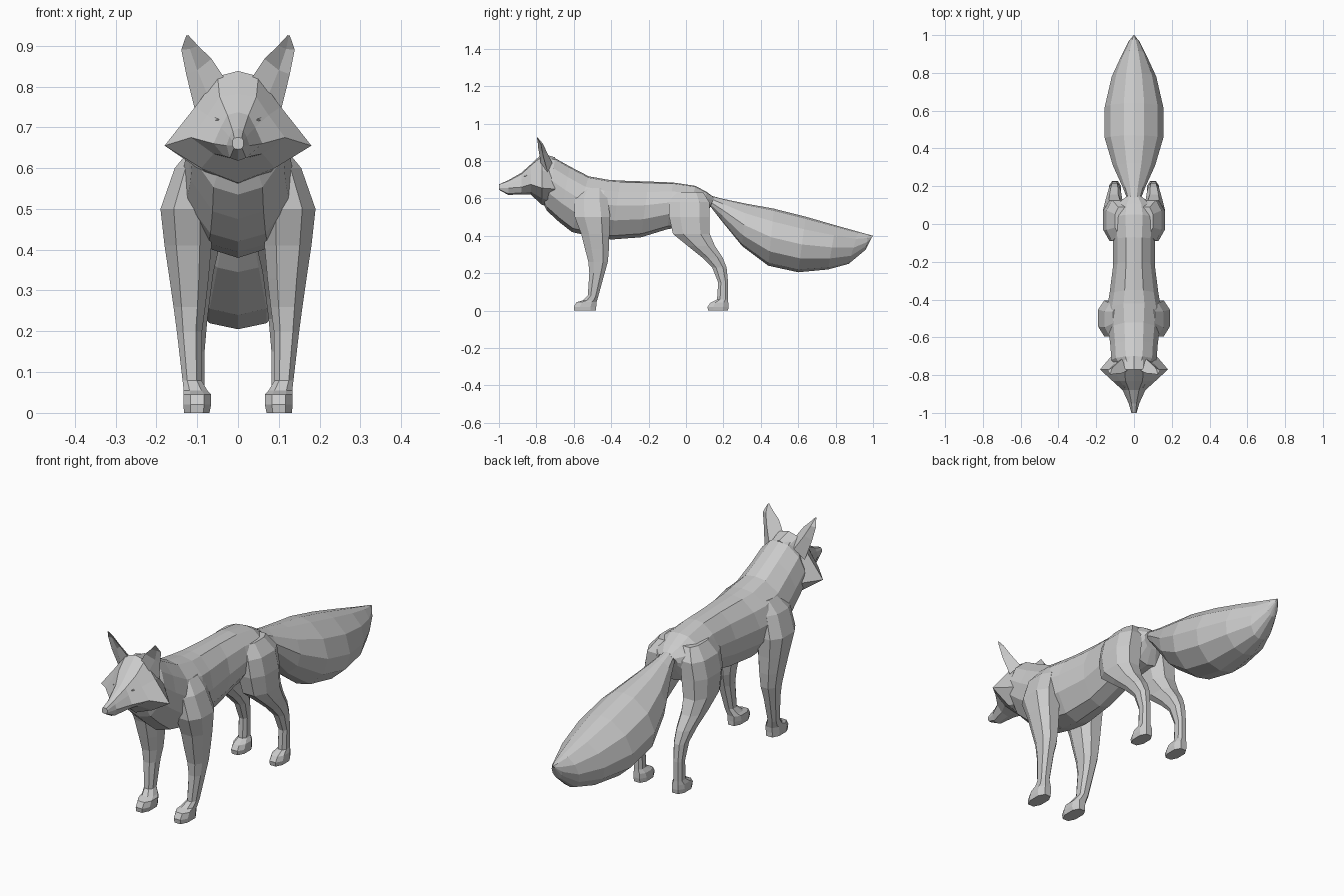
import bpy, bmesh
from mathutils import Vector


def make_object(name, bm, mirror=False):
    bmesh.ops.recalc_face_normals(bm, faces=bm.faces)
    mesh = bpy.data.meshes.new(name)
    bm.to_mesh(mesh)
    bm.free()
    ob = bpy.data.objects.new(name, mesh)
    bpy.context.collection.objects.link(ob)
    if mirror:
        mod = ob.modifiers.new("mirror", 'MIRROR')
        mod.use_mirror_merge = False
    return ob


def loft(name, rings, mirror=False):
    """Skin closed rings of equal point count and cap both ends."""
    bm = bmesh.new()
    vs = [[bm.verts.new(p) for p in ring] for ring in rings]
    n = len(vs[0])
    for a, b in zip(vs, vs[1:]):
        for i in range(n):
            j = (i + 1) % n
            bm.faces.new((a[i], a[j], b[j], b[i]))
    bm.faces.new(vs[0])
    bm.faces.new(vs[-1][::-1])
    return make_object(name, bm, mirror)


def both_sides(half):
    """Close a half section that runs from the top centre to the bottom centre."""
    return half + [(-x, y, z) for x, y, z in half[-2:0:-1]]


def trunk_ring(section, yt, zt, yb, zb, w):
    half = []
    for u, v in section:
        t = (1 - v) / 2
        half.append((u * w, yt + (yb - yt) * t, zt + (zb - zt) * t))
    return both_sides(half)


# Body and neck: slanted rings (top y, top z, bottom y, bottom z, half width)
BODY_SECTION = [(0, 1), (.38, .95), (.8, .62), (1, .15), (.93, -.35), (.5, -.87), (0, -1)]
body = [
    (-.74, .82, -.77, .59, .09), (-.70, .815, -.745, .535, .12),
    (-.62, .77, -.68, .475, .125), (-.52, .718, -.61, .42, .135),
    (-.42, .70, -.50, .395, .145), (-.35, .695, -.40, .38, .13),
    (-.20, .69, -.24, .392, .11), (-.07, .685, -.10, .435, .11),
    (.05, .667, .00, .45, .12), (.11, .635, .09, .46, .10),
    (.15, .605, .12, .53, .05)]
loft("body", [trunk_ring(BODY_SECTION, *r) for r in body])

# Bushy tail
TAIL_SECTION = [(0, 1), (.35, .93), (.8, .55), (1, 0), (.88, -.5), (.45, -.9), (0, -1)]
tail = [
    (.09, .625, .12, .57, .025), (.20, .597, .19, .48, .06),
    (.32, .572, .30, .345, .112), (.47, .545, .44, .24, .155),
    (.64, .502, .60, .205, .155), (.80, .456, .76, .22, .118),
    (.92, .422, .87, .25, .065), (.975, .407, .96, .325, .028),
    (1.0, .40, .99, .385, .005)]
loft("tail", [trunk_ring(TAIL_SECTION, *r) for r in tail])

# Head: each section is y plus half outline from crown to chin
head = [
    (-.70, [(0, .82), (.045, .80), (.09, .73), (.12, .65), (.07, .58), (0, .55)]),
    (-.77, [(0, .838), (.05, .825), (.105, .75), (.18, .655), (.09, .60), (0, .565)]),
    (-.83, [(0, .782), (.045, .775), (.075, .73), (.115, .675), (.06, .635), (0, .62)]),
    (-.88, [(0, .737), (.026, .73), (.042, .70), (.06, .66), (.035, .63), (0, .622)]),
    (-.95, [(0, .697), (.013, .692), (.021, .677), (.028, .655), (.02, .625), (0, .618)]),
    (-1.0, [(0, .675), (.009, .674), (.014, .667), (.014, .656), (.01, .648), (0, .646)])]
loft("head", [both_sides([(x, y, z) for x, z in half]) for y, half in head])

# Ears: outer edge, hollow front, inner edge, back
ears = [
    [(.105, -.74, .74), (.075, -.775, .78), (.033, -.775, .82), (.065, -.715, .79)],
    [(.127, -.765, .83), (.10, -.765, .84), (.065, -.79, .868), (.098, -.745, .85)],
    [(.139, -.775, .89), (.118, -.778, .892), (.098, -.793, .90), (.118, -.767, .895)],
    [(.127, -.796, .925), (.125, -.797, .925), (.122, -.797, .926), (.125, -.793, .925)]]
loft("ears", ears, mirror=True)

# Eyes: small slanted gems set into the brow
bm = bmesh.new()
bmesh.ops.create_icosphere(bm, subdivisions=1, radius=1)
for v in bm.verts:
    v.co = Vector((.045 + v.co.x * .014, -.852 + v.co.y * .016,
                   .716 + v.co.z * .006 + v.co.x * .006))
make_object("eyes", bm, mirror=True)


# Legs: rings (z, front y, back y, inner x, outer x) with an eight-sided section
LEG_SECTION = [(-.5, -1), (.5, -1), (1, -.45), (1, .5), (.5, 1), (-.5, 1), (-1, .5), (-1, -.45)]


def leg(name, rings):
    out = []
    for z, yf, yb, xi, xo in rings:
        cx, cy, rx, ry = (xi + xo) / 2, (yf + yb) / 2, (xo - xi) / 2, (yb - yf) / 2
        out.append([(cx + u * rx, cy + v * ry, z) for u, v in LEG_SECTION])
    loft(name, out, mirror=True)


leg("front_legs", [
    (.655, -.56, -.43, .03, .11), (.60, -.595, -.42, .05, .155),
    (.50, -.595, -.405, .06, .19), (.41, -.56, -.41, .065, .18),
    (.33, -.54, -.412, .072, .168), (.26, -.522, -.418, .08, .158),
    (.20, -.517, -.435, .088, .15), (.08, -.525, -.468, .09, .136),
    (.055, -.55, -.475, .075, .133), (.045, -.585, -.478, .066, .134),
    (.02, -.60, -.48, .066, .134), (0, -.598, -.48, .07, .132)])

leg("hind_legs", [
    (.635, -.06, .09, .03, .10), (.58, -.09, .125, .03, .145),
    (.50, -.09, .125, .03, .163), (.41, -.07, .127, .045, .163),
    (.345, .01, .155, .06, .153), (.285, .085, .195, .068, .14),
    (.23, .14, .217, .075, .13), (.15, .172, .225, .082, .126),
    (.06, .166, .225, .082, .126), (.042, .13, .226, .07, .132),
    (.02, .115, .227, .068, .133), (0, .118, .225, .07, .13)])
